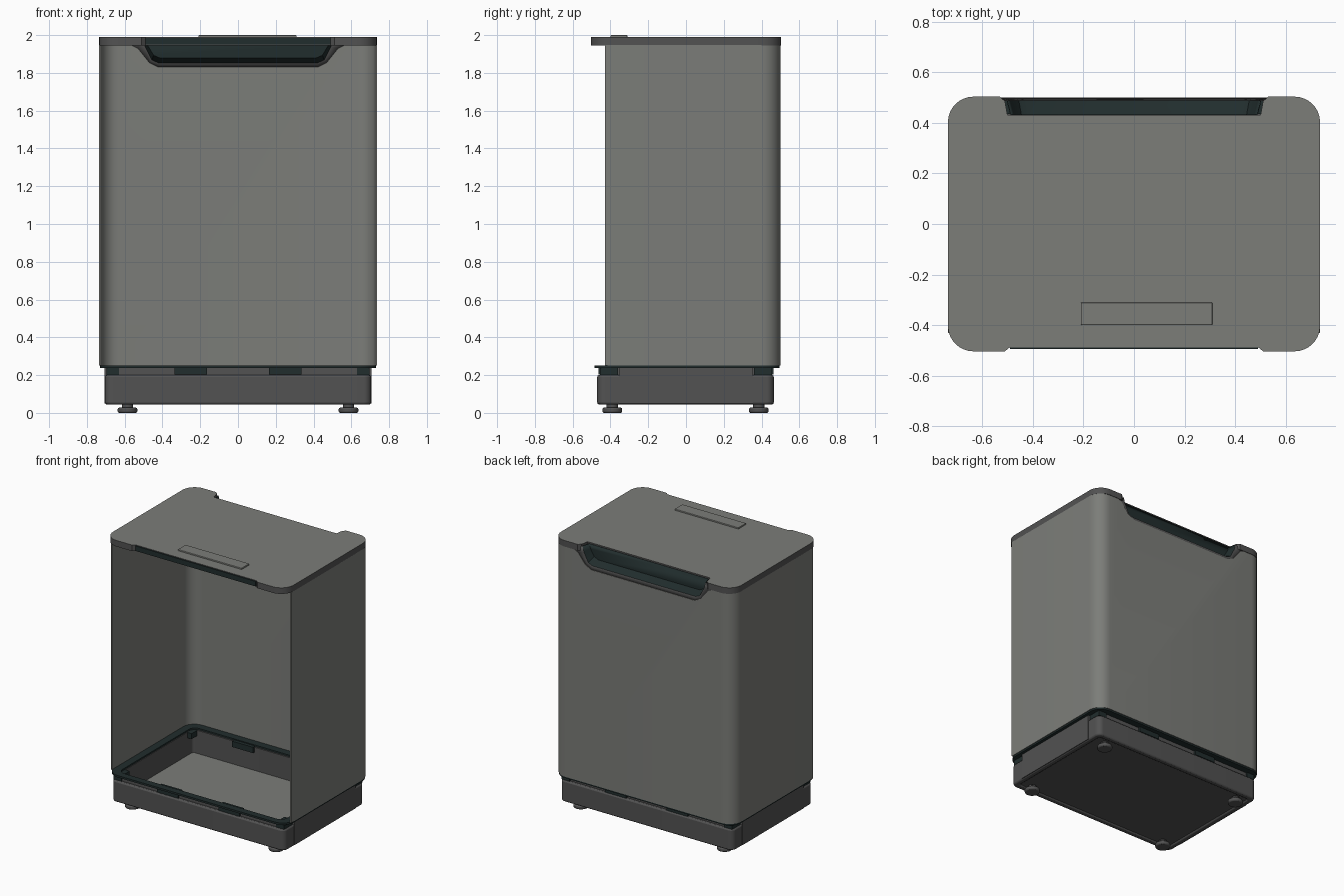
import bpy, bmesh
from math import sin, cos, pi

cube = bpy.data.objects.get("Cube")
if cube:
    bpy.data.objects.remove(cube)


def material(name, rgb):
    m = bpy.data.materials.new(name)
    m.use_nodes = True
    m.diffuse_color = (*rgb, 1)
    m.node_tree.nodes["Principled BSDF"].inputs["Base Color"].default_value = (*rgb, 1)
    return m


GREY = material("warm_grey", (0.20, 0.205, 0.19))
CHARCOAL = material("charcoal", (0.085, 0.085, 0.085))
TEAL = material("dark_teal", (0.015, 0.026, 0.026))


def finish(name, bm, *mats, smooth=True):
    bmesh.ops.recalc_face_normals(bm, faces=bm.faces)
    mesh = bpy.data.meshes.new(name)
    bm.to_mesh(mesh)
    bm.free()
    ob = bpy.data.objects.new(name, mesh)
    bpy.context.collection.objects.link(ob)
    for m in mats:
        mesh.materials.append(m)
    if smooth:
        bpy.ops.object.select_all(action='DESELECT')
        ob.select_set(True)
        bpy.context.view_layer.objects.active = ob
        bpy.ops.object.shade_smooth_by_angle(angle=0.6)
    return ob


def arc(cx, cy, r, quarter, n=8):
    angles = [(quarter + i / n) * pi / 2 for i in range(n + 1)]
    return [(cx + r * cos(a), cy + r * sin(a)) for a in angles]


def rounded(hx, y0, y1, r):
    return (arc(hx - r, y1 - r, r, 0) + arc(r - hx, y1 - r, r, 1)
            + arc(r - hx, y0 + r, r, 2) + arc(hx - r, y0 + r, r, 3))


def prism(pts, z0, z1):
    bm = bmesh.new()
    face = bm.faces.new([bm.verts.new((x, y, z0)) for x, y in pts])
    new = bmesh.ops.extrude_face_region(bm, geom=[face])["geom"]
    bmesh.ops.translate(bm, vec=(0, 0, z1 - z0),
                        verts=[v for v in new if isinstance(v, bmesh.types.BMVert)])
    bmesh.ops.recalc_face_normals(bm, faces=bm.faces)
    return bm


def ring(outer, inner, z0, z1):
    bm = bmesh.new()
    loops = [[bm.verts.new((x, y, z)) for x, y in pts]
             for pts, z in ((outer, z0), (outer, z1), (inner, z1), (inner, z0))]
    n = len(outer)
    for a, b in zip(loops, loops[1:] + loops[:1]):
        for i in range(n):
            j = (i + 1) % n
            bm.faces.new((a[i], a[j], b[j], b[i]))
    return bm


def box(name, x0, x1, y0, y1, z0, z1, mat):
    return finish(name, prism([(x0, y0), (x1, y0), (x1, y1), (x0, y1)], z0, z1),
                  mat, smooth=False)


def bevel(ob, width):
    mod = ob.modifiers.new("soft_edges", 'BEVEL')
    mod.width, mod.segments, mod.limit_method, mod.angle_limit = width, 2, 'ANGLE', 1.0


# Cabinet shell: thin wall, open at the front, rounded at the back
def u_path(hx, back, r):
    return ([(hx, -0.43)] + arc(hx - r, back - r, r, 0)
            + arc(r - hx, back - r, r, 1) + [(-hx, -0.43)])


shell = finish("cabinet_shell",
               prism(u_path(0.735, 0.5, 0.1) + u_path(0.725, 0.49, 0.09)[::-1], 0.25, 1.947),
               GREY)

# Half outlines (x, z) of the recess, from its top corner to its floor
RIM = [(0.57, 1.95), (0.53, 1.93), (0.47, 1.855), (0.42, 1.83)]
LIP = [(0.50, 1.98), (0.49, 1.94), (0.455, 1.87), (0.42, 1.855)]
POCKET = [(0.485, 1.98), (0.475, 1.945), (0.445, 1.895), (0.41, 1.88)]


def mirrored(half):
    return half + [(-x, z) for x, z in reversed(half)]


# Cutter that opens the back wall for the recess
bm = prism(mirrored([(0.57, 2.0)] + RIM), -0.6, -0.4)
for v in bm.verts:
    v.co = (v.co.x, -v.co.z, v.co.y)
cutter = finish("recess_cutter", bm, GREY, smooth=False)
cutter.hide_render = True
cutter.hide_set(True)
cut = shell.modifiers.new("recess", 'BOOLEAN')
cut.object, cut.operation, cut.solver = cutter, 'DIFFERENCE', 'EXACT'

# Recessed back grip: charcoal rim around a teal pocket
bm = bmesh.new()
loops = [[bm.verts.new((x, y, z)) for x, z in mirrored(half)]
         for half, y in ((RIM, 0.497), (LIP, 0.488), (POCKET, 0.432))]
for k, (a, b) in enumerate(zip(loops, loops[1:])):
    for i in range(len(a) - 1):
        bm.faces.new((a[i], a[i + 1], b[i + 1], b[i])).material_index = k
bm.faces.new(loops[-1]).material_index = 1
grip = finish("back_grip", bm, CHARCOAL, TEAL)
grip.modifiers.new("sheet", 'SOLIDIFY').thickness = 0.004

# Lid with a shallow front notch and a deeper notch over the grip
front, back = -0.503, 0.503
outline = (arc(0.635, back - 0.1, 0.1, 0)[:]
           + [])
right_back = [(0.53, back), (0.51, 0.485), (0.5, 0.43)]
outline = (arc(0.635, back - 0.1, 0.1, 0) + right_back
           + [(-x, y) for x, y in reversed(right_back)]
           + arc(-0.635, back - 0.1, 0.1, 1) + arc(-0.635, front + 0.1, 0.1, 2)
           + [(-0.51, front), (-0.49, front + 0.016), (0.49, front + 0.016), (0.51, front)]
           + arc(0.635, front + 0.1, 0.1, 3))
bm = prism(outline, 1.945, 1.99)
for f in bm.faces:
    f.material_index = 0 if f.normal.z > 0.5 else 1
lid = finish("lid", bm, GREY, CHARCOAL)
box("lid_front_strip", -0.49, 0.49, -0.494, -0.48, 1.95, 1.986, TEAL)
plate = box("lid_plate", -0.21, 0.31, -0.4, -0.31, 1.985, 2.0, GREY)
bevel(plate, 0.004)

# Bottom rim under the shell
finish("shell_bottom_rim", ring(rounded(0.73, -0.485, 0.495, 0.09),
                                rounded(0.67, -0.435, 0.435, 0.05), 0.238, 0.252), TEAL)

# Base tray, upper collar and floor
tray = finish("base_tray", ring(rounded(0.705, -0.47, 0.465, 0.04),
                                rounded(0.665, -0.43, 0.425, 0.02), 0.045, 0.2), CHARCOAL)
bevel(tray, 0.01)
finish("base_collar", ring(rounded(0.685, -0.45, 0.445, 0.03),
                           rounded(0.665, -0.43, 0.425, 0.02), 0.19, 0.24), CHARCOAL)
bm = prism(rounded(0.675, -0.44, 0.435, 0.02), 0.055, 0.07)
for f in bm.faces:
    f.material_index = 0 if f.normal.z > 0.5 else 1
finish("base_floor", bm, GREY, CHARCOAL)

# Side panels, corner blocks, clips and feet
for side, name in ((1, "left"), (-1, "right")):
    xs = sorted((side * 0.68, side * 0.708))
    box(name + "_base_panel", *xs, -0.355, 0.355, 0.05, 0.24, CHARCOAL)
    for y, end in ((-0.39, "front"), (0.385, "back")):
        cs = sorted((side * 0.63, side * 0.695))
        sign = -1 if y < 0 else 1
        ys = sorted((sign * 0.36, sign * 0.455))
        box(f"{end}_{name}_corner_block", cs[0], cs[1], ys[0], ys[1], 0.2, 0.24, TEAL)
        edge = sorted((sign * 0.41, sign * 0.462))
        box(f"{end}_{name}_clip", side * 0.25 - 0.085, side * 0.25 + 0.085,
            edge[0], edge[1], 0.202, 0.245, TEAL)
        bm = bmesh.new()
        for radius, z, height in ((0.052, 0.022, 0.028), (0.03, 0.04, 0.04)):
            made = bmesh.ops.create_cone(bm, cap_ends=True, segments=24, radius1=radius,
                                         radius2=radius, depth=height)
            bmesh.ops.translate(bm, verts=made["verts"], vec=(side * 0.585, y, z))
        low = min(v.co.z for v in bm.verts)
        bmesh.ops.translate(bm, verts=bm.verts, vec=(0, 0, -low))
        foot = finish(f"{end}_{name}_foot", bm, CHARCOAL)
        bevel(foot, 0.008)
